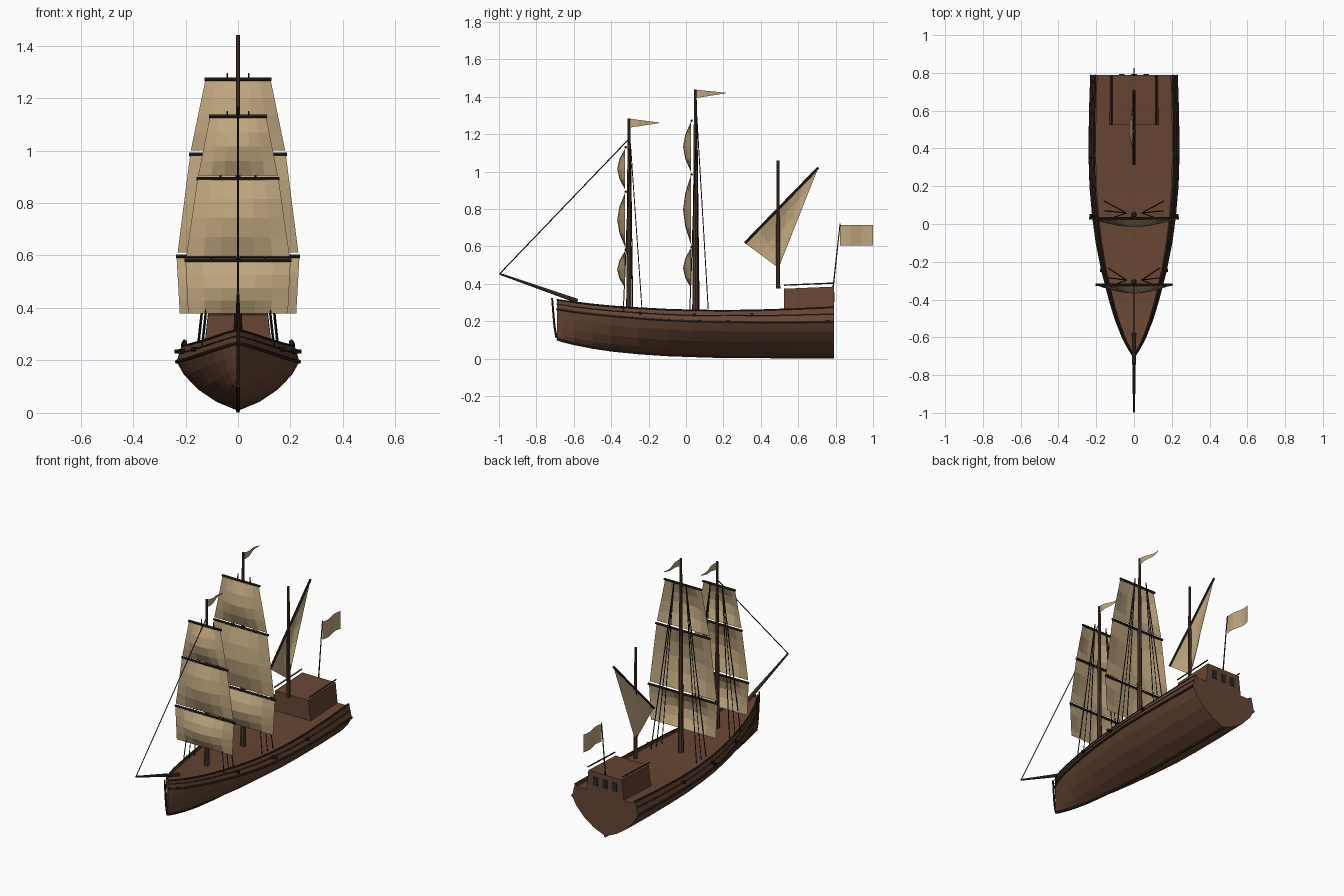
import bpy, bmesh, math
from mathutils import Vector

if "Cube" in bpy.data.objects:
    bpy.data.objects.remove(bpy.data.objects["Cube"])


def material(name, r, g, b):
    m = bpy.data.materials.new(name)
    m.diffuse_color = (r, g, b, 1)
    m.use_nodes = True
    m.node_tree.nodes["Principled BSDF"].inputs["Base Color"].default_value = m.diffuse_color
    return m


WOOD = material("hull_brown", 0.135, 0.060, 0.034)
SPAR = material("mast_brown", 0.085, 0.042, 0.025)
DARK = material("dark_timber", 0.032, 0.020, 0.014)
ROPE = material("rope_black", 0.014, 0.012, 0.011)
CLOTH = material("sail_canvas", 0.52, 0.38, 0.21)
GLASS = material("window_dark", 0.022, 0.022, 0.024)


def add_mesh(name, bm, mat):
    bmesh.ops.recalc_face_normals(bm, faces=bm.faces)
    me = bpy.data.meshes.new(name)
    bm.to_mesh(me)
    bm.free()
    me.materials.append(mat)
    ob = bpy.data.objects.new(name, me)
    bpy.context.collection.objects.link(ob)
    return ob


def tube(name, pts, radii, mat, res=2):
    """Round bar through the points, tapering from radii[0] to radii[1]."""
    cu = bpy.data.curves.new(name, 'CURVE')
    cu.dimensions = '3D'
    cu.bevel_depth = 1.0
    cu.bevel_resolution = res
    cu.use_fill_caps = True
    sp = cu.splines.new('POLY')
    sp.points.add(len(pts) - 1)
    for i, p in enumerate(pts):
        t = i / (len(pts) - 1)
        sp.points[i].co = (*p, 1)
        sp.points[i].radius = radii[0] + (radii[1] - radii[0]) * t
    tmp = bpy.data.objects.new(name, cu)
    bpy.context.collection.objects.link(tmp)
    bpy.context.view_layer.update()
    me = bpy.data.meshes.new_from_object(tmp.evaluated_get(bpy.context.evaluated_depsgraph_get()))
    bpy.data.objects.remove(tmp)
    me.materials.clear()
    me.materials.append(mat)
    for p in me.polygons:
        p.use_smooth = False
    ob = bpy.data.objects.new(name, me)
    bpy.context.collection.objects.link(ob)
    return ob


def cloth(name, fn, nu, nv):
    """Grid surface from fn(u, v)."""
    bm = bmesh.new()
    g = [[bm.verts.new(fn(i / nu, j / nv)) for i in range(nu + 1)] for j in range(nv + 1)]
    for j in range(nv):
        for i in range(nu):
            bm.faces.new((g[j][i], g[j][i + 1], g[j + 1][i + 1], g[j + 1][i]))
    bmesh.ops.remove_doubles(bm, verts=bm.verts, dist=1e-5)
    return add_mesh(name, bm, CLOTH)


def block(name, corners, mat):
    """Six-sided block from four bottom and four top corners."""
    bm = bmesh.new()
    v = [bm.verts.new(c) for c in corners]
    for f in ((0, 1, 2, 3), (4, 5, 6, 7), (0, 1, 5, 4), (1, 2, 6, 5), (2, 3, 7, 6), (3, 0, 4, 7)):
        bm.faces.new([v[i] for i in f])
    return add_mesh(name, bm, mat)


# Hull stations: y, half width, keel z, wale z, sheer z
ST = [(-.69, .006, .105, .265, .315), (-.66, .026, .095, .26, .31), (-.6, .058, .08, .25, .302),
      (-.5, .097, .06, .238, .29), (-.4, .127, .045, .228, .28), (-.25, .166, .03, .215, .27),
      (-.1, .196, .02, .205, .262), (.04, .215, .015, .2, .258), (.2, .229, .01, .197, .256),
      (.36, .234, .01, .195, .258), (.58, .232, .008, .195, .265), (.79, .225, .008, .197, .275)]
PROFILE = [(0, 0), (.35, .18), (.65, .43), (.88, .73), (1, 1)]

# Hull: lofted planking with closed deck and transom
bm = bmesh.new()
rings = []
for y, w, k, wl, s in ST:
    half = [(w * a, k + (wl - k) * b) for a, b in PROFILE]
    half += [(w * .92, s), (w * .86, s), (w * .86, s - .012)]
    pts = [(-x, z) for x, z in reversed(half[1:])] + half
    rings.append([bm.verts.new((x, y, z)) for x, z in pts])
n = len(rings[0])
for a, b in zip(rings, rings[1:]):
    for i in range(n):
        j = (i + 1) % n
        bm.faces.new((a[i], a[j], b[j], b[i]))
bm.faces.new(rings[0])
bm.faces.new(rings[-1])
add_mesh("hull", bm, WOOD)

# Keel, stem post, wales, mouldings and top rails
tube("keel", [(0, y, k) for y, w, k, wl, s in ST], (.008, .008), DARK, 1)
tube("stem_post", [(0, -.692, .11), (0, -.703, .17), (0, -.71, .25), (0, -.716, .325)], (.006, .005), DARK)
for side in (-1, 1):
    tube("wale", [(side * w, y, wl) for y, w, k, wl, s in ST], (.007, .007), DARK, 1)
    tube("moulding", [(side * w * .96, y, wl + (s - wl) * .55) for y, w, k, wl, s in ST], (.003, .003), DARK, 1)
    tube("top_rail", [(side * w * .91, y, s) for y, w, k, wl, s in ST], (.005, .005), DARK, 1)
    # Guns through the sides
    for y, x, z in ((-.245, .18, .243), (.045, .235, .234), (.352, .242, .234)):
        tube("gun", [(side * (x - .055), y, z), (side * x, y, z)], (.010, .008), ROPE)
    # Poop rails
    tube("poop_rail", [(side * .118, .525, .393), (side * .118, .79, .404)], (.004, .004), DARK, 1)

# Stern cabin with three windows
B, T = .13, .114
block("stern_cabin", [(-B, .525, .24), (B, .525, .24), (B, .79, .24), (-B, .79, .24),
                      (-T, .525, .374), (T, .525, .374), (T, .79, .385), (-T, .79, .385)], WOOD)
for x in (-.065, 0, .065):
    a, b, z0, z1 = x - .015, x + .015, .302, .355
    block("cabin_window", [(a, .787, z0), (b, .787, z0), (b, .794, z0), (a, .794, z0),
                           (a, .787, z1), (b, .787, z1), (b, .794, z1), (a, .794, z1)], GLASS)

# Masts and bowsprit
FORE, MAIN, MIZZEN = -.305, .05, .492
tube("fore_mast", [(0, FORE, .25), (0, FORE, 1.285)], (.015, .007), SPAR)
tube("main_mast", [(0, MAIN, .24), (0, MAIN, 1.44)], (.017, .007), SPAR)
tube("mizzen_mast", [(0, MIZZEN, .375), (0, MIZZEN, 1.06)], (.012, .007), SPAR)
tube("bowsprit", [(0, -.58, .308), (0, -.997, .454)], (.012, .005), SPAR)


def square_sail(name, y, z1, z0, w1, w0):
    """Yard with a billowing sail hung below it."""
    tube(name + "_yard", [(-w1 - .003, y, z1), (w1 + .003, y, z1)], (.007, .007), DARK)

    def shape(u, v):
        w = w1 + (w0 - w1) * v
        belly = .042 * math.sin(math.pi * u) * math.sin(math.pi * v)
        return ((2 * u - 1) * w, y - .004 - belly, z1 - .006 + (z0 - z1 + .006) * v)
    cloth(name + "_sail", shape, 6, 4)


square_sail("fore_top", FORE - .017, 1.13, .905, .108, .152)
square_sail("fore_middle", FORE - .017, .893, .597, .155, .197)
square_sail("fore_course", FORE - .017, .582, .378, .2, .19)
square_sail("main_top", MAIN - .02, 1.272, 1.0, .125, .18)
square_sail("main_middle", MAIN - .02, .985, .612, .183, .23)
square_sail("main_course", MAIN - .02, .597, .378, .234, .222)

# Lateen yard and sail
low, high, clew = Vector((0, .315, .618)), Vector((0, .708, 1.022)), Vector((0, .495, .485))
tube("lateen_yard", [low, high], (.007, .007), DARK)


def lateen(u, v):
    p = low.lerp(high, u).lerp(clew, v)
    p.x = -.03 * math.sin(math.pi * u) * math.sin(math.pi * v)
    return p


cloth("lateen_sail", lateen, 5, 5)

# Shrouds and forestay
for y, top, foot_x, foot_z in ((FORE, 1.15, .137, .258), (MAIN, 1.295, .152, .245)):
    for side in (-1, 1):
        for dy in (-.03, .02, .07):
            tube("shroud", [(side * (foot_x + .1 * (dy if y == MAIN else -dy) * .5), y + dy, foot_z),
                            (side * .04, y + .008, top)], (.0028, .0028), ROPE, 0)
tube("forestay", [(0, -.995, .455), (0, FORE, 1.175)], (.003, .003), ROPE, 0)

# Flags
tube("flag_staff", [(0, .787, .385), (0, .824, .722)], (.004, .003), DARK, 1)


def flag(name, y0, y1, z0, z1, tip0, tip1):
    def shape(u, v):
        a, b = z0 + (tip0 - z0) * u, z1 + (tip1 - z1) * u
        return (.008 * math.sin(2 * math.pi * u), y0 + (y1 - y0) * u, a + (b - a) * v)
    cloth(name, shape, 6, 1)


flag("ensign", .824, 1.0, .605, .715, .605, .715)
flag("fore_pennant", FORE, -.145, 1.235, 1.283, 1.259, 1.263)
flag("main_pennant", MAIN, .21, 1.393, 1.438, 1.418, 1.422)
